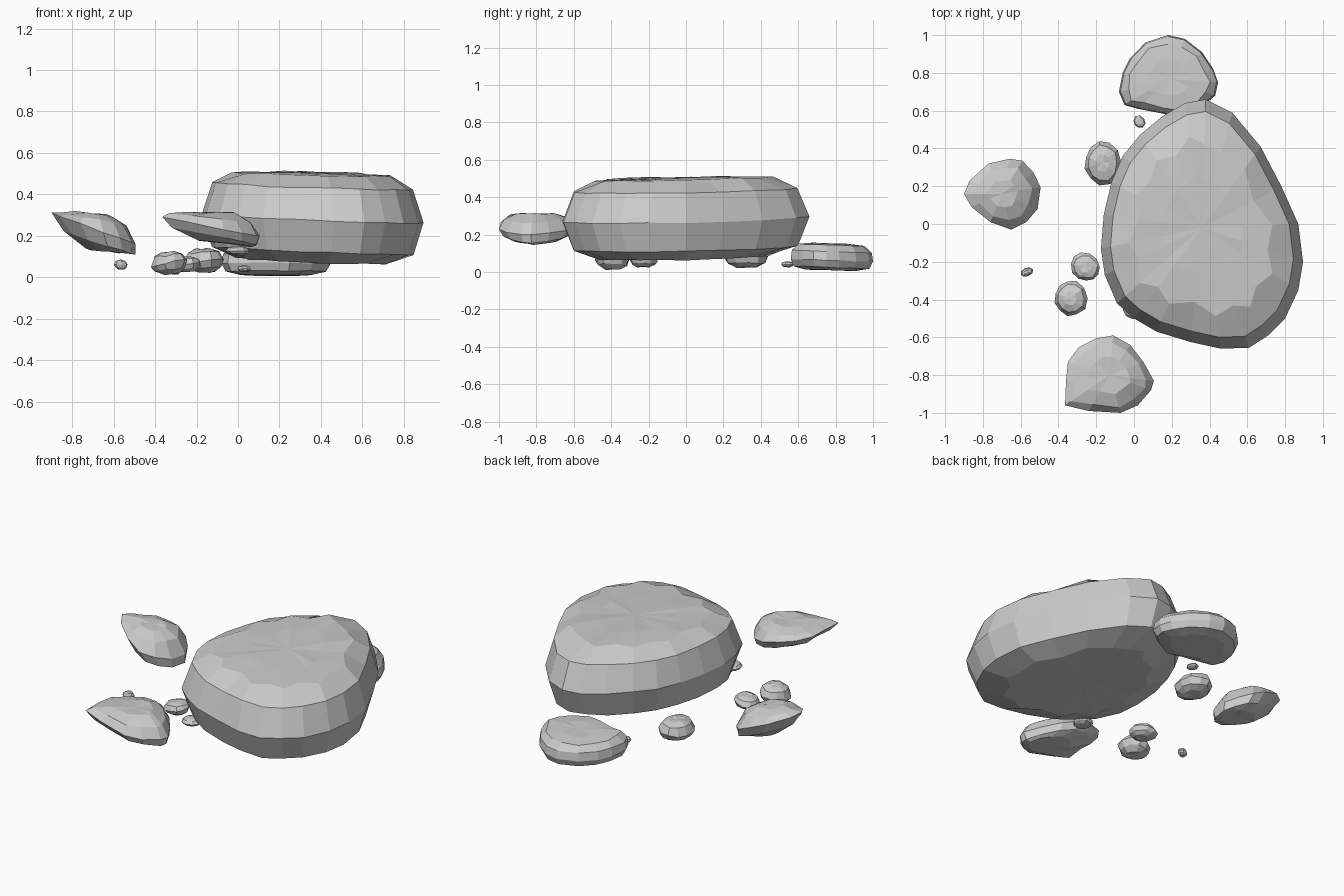
import bpy, bmesh, math, random

random.seed(4)


def rock(name, outline, centre, rings, ty=0.0, jitter=0.004):
    """Stack scaled copies of an outline. Ring: (scale, z, slope in x, x shift, zigzag)."""
    cx, cy = centre
    n = len(outline)
    bm = bmesh.new()
    loops = []
    for s, z, tx, dx, zig in rings:
        loop = []
        for i, (x, y) in enumerate(outline):
            k = s * (1 + (zig if i % 2 else -zig))
            px, py = (x - cx) * k, (y - cy) * k
            pz = z + tx * px + ty * py + random.uniform(-jitter, jitter)
            loop.append(bm.verts.new((cx + dx + px, cy + py, max(pz, 0))))
        loops.append(loop)
    for a, b in zip(loops, loops[1:]):
        for i in range(n):
            j = (i + 1) % n
            bm.faces.new((a[i], a[j], b[j], b[i]))
    # fan caps
    for loop, ring in ((loops[0], rings[0]), (loops[-1], rings[-1])):
        c = bm.verts.new((cx + ring[3], cy, ring[1]))
        for i in range(n):
            bm.faces.new((loop[i], loop[(i + 1) % n], c))
    bmesh.ops.recalc_face_normals(bm, faces=bm.faces)
    mesh = bpy.data.meshes.new(name)
    bm.to_mesh(mesh)
    bm.free()
    ob = bpy.data.objects.new(name, mesh)
    bpy.context.collection.objects.link(ob)
    return ob


def pebble(name, x, y, rx, ry, z0, z1, turn=0.0, slope=0.0, n=11):
    """Small irregular egg-shaped stone between heights z0 and z1."""
    pts = []
    for i in range(n):
        a = math.tau * i / n
        k = random.uniform(0.93, 1.04) * (1 + 0.08 * math.cos(a))
        u, v = rx * k * math.cos(a), ry * k * math.sin(a)
        pts.append((x + u * math.cos(turn) - v * math.sin(turn),
                    y + u * math.sin(turn) + v * math.cos(turn)))
    h = z1 - z0
    rings = [(0.45, z0 + 0.03 * h, slope * 0.3, rx * 0.15, 0.05),
             (0.85, z0 + 0.22 * h, slope * 0.6, rx * 0.05, 0.03),
             (1.0, z0 + 0.5 * h, slope, 0, 0),
             (0.8, z0 + 0.82 * h, slope * 0.6, 0, 0.04),
             (0.4, z0 + 0.97 * h, slope * 0.3, 0, 0.08)]
    return rock(name, pts, (x, y), rings, jitter=0.04 * h)


# Large boulder
rock("large_boulder",
     [(.38, .66), (.27, .64), (.15, .57), (.03, .47), (-.06, .36), (-.12, .22),
      (-.16, .05), (-.175, -.13), (-.155, -.27), (-.09, -.42), (0, -.5),
      (.12, -.57), (.3, -.625), (.46, -.66), (.61, -.655), (.71, -.59),
      (.80, -.5), (.87, -.35), (.895, -.2), (.87, 0), (.78, .2), (.67, .41), (.52, .59)],
     (.36, -.02),
     [(.66, .078, -.04, 0, .05), (.91, .13, -.04, 0, 0), (1, .285, -.04, 0, 0),
      (.905, .44, -.035, 0, 0), (.69, .50, -.02, 0, .06), (.4, .505, -.02, 0, .03)],
     ty=.015)

# Flat stone at the back
rock("back_stone",
     [(.18, 1), (.06, .96), (-.02, .88), (-.06, .8), (-.08, .7), (-.05, .63),
      (.02, .61), (.15, .585), (.25, .56), (.36, .62), (.43, .68), (.445, .75),
      (.42, .82), (.36, .91), (.27, .98)],
     (.18, .77),
     [(.65, .01, 0, 0, .04), (.92, .025, 0, 0, 0), (1, .063, 0, 0, 0),
      (.97, .11, 0, 0, 0), (.82, .145, 0, 0, .03), (.45, .153, 0, 0, .04)],
     ty=-.035, jitter=.002)

# Tilted stone at the left
rock("left_stone",
     [(-.66, .345), (-.77, .32), (-.87, .23), (-.9, .16), (-.86, .09), (-.76, .01),
      (-.65, -.03), (-.57, .01), (-.51, .08), (-.495, .195), (-.53, .27), (-.59, .335)],
     (-.7, .16),
     [(.5, .125, -.1, .07, .04), (.84, .165, -.33, .03, .02), (1, .235, -.37, 0, 0),
      (.76, .283, -.2, 0, .04), (.4, .308, -.1, 0, .06)])

# Tilted stone at the front
rock("front_stone",
     [(-.11, -.59), (-.2, -.605), (-.29, -.65), (-.35, -.73), (-.36, -.83),
      (-.365, -.96), (-.24, -.99), (-.07, -1), (.02, -.96), (.09, -.88),
      (.105, -.83), (.05, -.73), (-.02, -.64)],
     (-.13, -.8),
     [(.55, .163, -.12, .07, .04), (.87, .198, -.2, .02, .02), (1, .245, -.2, 0, 0),
      (.84, .285, -.1, 0, .03), (.48, .312, 0, 0, .05)])

# Pebbles scattered around the boulder
pebble("pebble_back_left", -.17, .325, .10, .12, .02, .14, slope=.1)
pebble("pebble_left_inner", -.255, -.23, .08, .072, .025, .10, 2.4, .15)
pebble("pebble_left_outer", -.34, -.392, .088, .097, .012, .125, 0, .2)
pebble("pebble_far_left", -.57, -.255, .036, .024, .037, .085, .4, 0, 8)
pebble("pebble_back_gap", .027, .54, .032, .036, .025, .057, .6, 0, 8)
pebble("pebble_under_boulder", -.005, -.445, .06, .06, .105, .15, .5, 0, 9)
